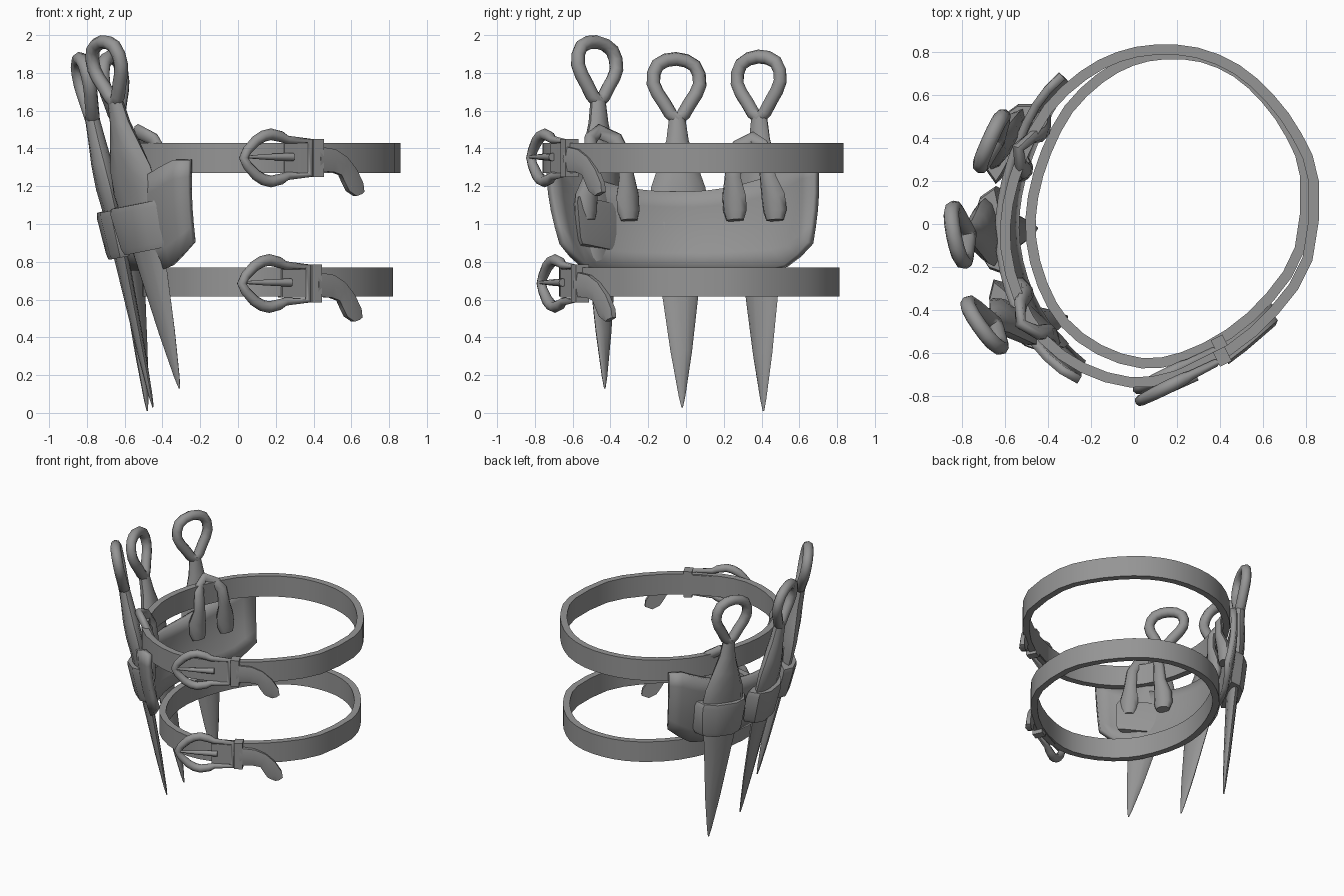
import bpy, bmesh, math
from mathutils import Vector as V

if "Cube" in bpy.data.objects:
    bpy.data.objects.remove(bpy.data.objects["Cube"])

mat = bpy.data.materials.new("grey")
mat.diffuse_color = (0.3, 0.3, 0.3, 1)
mat.use_nodes = True
mat.node_tree.nodes["Principled BSDF"].inputs["Base Color"].default_value = mat.diffuse_color


def finish(name, bm, angle=35):
    bmesh.ops.recalc_face_normals(bm, faces=bm.faces[:])
    me = bpy.data.meshes.new(name)
    bm.to_mesh(me)
    bm.free()
    me.materials.append(mat)
    ob = bpy.data.objects.new(name, me)
    bpy.context.scene.collection.objects.link(ob)
    bpy.ops.object.select_all(action='DESELECT')
    ob.select_set(True)
    bpy.context.view_layer.objects.active = ob
    bpy.ops.object.shade_smooth_by_angle(angle=math.radians(angle))
    return ob


def loft(name, loops, closed=False, angle=35):
    """Skin a row of matching closed loops; cap the ends unless closed."""
    bm = bmesh.new()
    rows = [[bm.verts.new(p) for p in lp] for lp in loops]
    n, m = len(rows), len(rows[0])
    for i in range(n if closed else n - 1):
        a, b = rows[i], rows[(i + 1) % n]
        for j in range(m):
            k = (j + 1) % m
            bm.faces.new((a[j], a[k], b[k], b[j]))
    if not closed:
        bm.faces.new(rows[0])
        bm.faces.new(rows[-1])
    return finish(name, bm, angle)


def spline(pts, t):
    """Smooth closed curve through pts at position t."""
    i, f = math.floor(t), t - math.floor(t)
    a, b, c, d = (V(pts[(i + k) % len(pts)]) for k in (-1, 0, 1, 2))
    return .5 * (2 * b + (c - a) * f + (2 * a - 5 * b + 4 * c - d) * f ** 2
                 + (3 * b - a - 3 * c + d) * f ** 3)


def tube(name, pts, radii, ref, closed=False, flat=1.0, sides=8):
    """Round rod along a path; ref is roughly the normal of the path plane."""
    n, loops = len(pts), []
    for i, p in enumerate(pts):
        a = pts[(i - 1) % n] if closed else pts[max(i - 1, 0)]
        b = pts[(i + 1) % n] if closed else pts[min(i + 1, n - 1)]
        side = (b - a).cross(ref).normalized()
        up = side.cross(b - a).normalized()
        loops.append([p + radii[i] * (math.cos(q) * side + flat * math.sin(q) * up)
                      for q in (math.tau * k / sides for k in range(sides))])
    return loft(name, loops, closed, 60)


# Outline of the upper strap seen from above
P = [(.86, .2), (.78, .42), (.65, .6), (.49, .74), (.3, .82), (.1, .835), (-.08, .8),
     (-.25, .71), (-.42, .55), (-.54, .33), (-.61, .1), (-.62, -.12), (-.56, -.35),
     (-.44, -.55), (-.25, -.69), (-.02, -.76), (.2, -.73), (.45, -.61), (.67, -.42), (.83, -.17)]


def wrap(t, z, off=0.0):
    """Point on the leaning strap surface at outline position t, pushed outwards."""
    p = spline(P, t)
    d = spline(P, t + .3) - spline(P, t - .3)
    k = (1.35 - z) / 0.67
    q = p.lerp(V((p.x * .892 + .053, p.y * .93 + .037)), k)
    q += V((d.y, -d.x)).normalized() * off
    return V((q.x, q.y, z))


# Two straps
for name, z0, z1 in (("upper_strap", 1.27, 1.43), ("lower_strap", .615, .77)):
    zm = (z0 + z1) / 2
    loops = []
    for i in range(len(P) * 2):
        o, n = wrap(i / 2, zm), wrap(i / 2, zm, -.048)
        loops.append([V((q.x, q.y, z)) for q, z in ((o, z0), (o, z1), (n, z1), (n, z0))])
    loft(name, loops, True)


# Buckles: frame, pin, inner strap, keeper and hanging tail
def buckle(prefix, shift):
    def at(x, z, out=0.0):
        y = max(-.825 + .5 * x, -.605 + .86 * (x - .44))
        nrm = V((.45, -.9, 0)) if x < .44 else V((.65, -.76, 0))
        return V((x, y, z)) + nrm * out + shift
    ref = V((.45, -.9, 0))
    half = [(.045, .04), (.09, .09), (.13, .115), (.17, .125), (.225, .112), (.26, .095), (.375, .09)]
    path = [(.025, 0)] + half + [(x, -z) for x, z in reversed(half)]
    rad = [.026, .027, .03, .031, .031, .029, .022, .018]
    tube(prefix + "_buckle_frame", [at(x, 1.35 + z, .01) for x, z in path],
         rad + rad[:0:-1], ref, True)
    tube(prefix + "_buckle_pin", [at(x, 1.355, .025) for x in (.045, .15, .28)],
         [.008, .016, .022], ref)

    def slab(name, x0, x1, z0, z1, back, front):
        loft(prefix + name, [[at(x, z0, back), at(x, z1, back), at(x, z1, front), at(x, z0, front)]
                             for x in (x0, x1)])
    slab("_buckle_strap", .24, .42, 1.275, 1.425, -.04, .015)
    slab("_keeper", .385, .439, 1.25, 1.45, -.04, .035)
    edges = [(.42, 1.41, .42, 1.28), (.5, 1.395, .49, 1.275), (.56, 1.355, .53, 1.26),
             (.61, 1.29, .55, 1.215), (.645, 1.215, .57, 1.175), (.65, 1.17, .61, 1.148)]
    loft(prefix + "_strap_tail",
         [[at(a, b, 0), at(a, b, .03), at((a + c) / 2, (b + d) / 2, .042),
           at(c, d, .03), at(c, d, 0)] for a, b, c, d in edges], False, 50)


buckle("upper", V((0, 0, 0)))
buckle("lower", V((-.01, .055, -.665)))

# Curved backing panel behind the daggers
bm = bmesh.new()
cols, rows = 18, 5
grid = []
for i in range(cols + 1):
    s = 2 * i / cols - 1
    e = max(0, abs(s) - .72) / .28
    top = 1.17 + .23 * abs(s) ** 2.2 - .06 * e ** 4
    bot = .76 + .14 * e ** 1.3
    col = []
    for j in range(rows + 1):
        f = j / rows
        t = 10.7 + s * (3.35 - .15 * (1 - f))
        col.append(bm.verts.new(wrap(t, bot + (top - bot) * f, .035 + .02 * math.sin(math.pi * f))))
    grid.append(col)
for a, b in zip(grid, grid[1:]):
    for j in range(rows):
        bm.faces.new((a[j], b[j], b[j + 1], a[j + 1]))
panel = finish("backing_panel", bm, 50)
sol = panel.modifiers.new("thickness", 'SOLIDIFY')
sol.thickness = .04
sol.offset = 0

# Daggers with teardrop finger rings, each held by a wide band
BLADE = [(0, .004, .004), (.06, .018, .01), (.3, .058, .022), (.74, .115, .035), (1.06, .16, .045),
         (1.17, .145, .055), (1.3, .1, .055), (1.42, .06, .046), (1.55, .042, .038)]
RING = [(.07, 1.62), (.125, 1.72), (.1, 1.82)]


def dagger(name, tip, ring, ring_wide, blade_wide, band_h, band_w):
    tip, ring = V(tip), V(ring)
    ax = (ring - tip).normalized()
    k = (ring - tip).length / 1.72

    def frame(wide):
        w = V(wide).normalized()
        w = (w - ax * w.dot(ax)).normalized()
        n = w.cross(ax)
        n = -n if n.x > 0 else n
        return n, lambda u, h, d=0.0: tip + ax * h * k + w * u + n * d
    n, pt = frame(blade_wide)
    loops = []
    for h, a, b in BLADE:
        loops.append([pt(a * math.cos(q), h, b * math.sin(q))
                      for q in (math.tau * i / 10 for i in range(10))])
    loft(name + "_blade", loops, False, 40)
    # holding band: an arched slab tapering a little towards the tip
    arch = [(-.21, -.05), (-.17, .03), (-.08, .075), (.08, .075), (.17, .03), (.21, -.05)]
    back = [(.16, -.055), (-.16, -.055)]
    loft(name + "_band", [[pt(u * f * band_w, band_h + h, d * f) for u, d in arch + back]
                          for h, f in ((-.13, .82), (-.1, .9), (.09, 1), (.12, .93))])
    n, pt = frame(ring_wide)
    path = [(0, 1.53)] + RING + [(0, 1.855)] + [(-u, h) for u, h in reversed(RING)]
    tube(name + "_finger_ring", [pt(*spline(path, i / 2)) for i in range(16)],
         [.04] + [.037] * 15, n, True)


dagger("front_dagger", (-.31, -.43, .13), (-.69, -.47, 1.83), (.19, -.26, 0), (.24, -.22, 0), .87, 1.1)
dagger("middle_dagger", (-.45, -.02, .03), (-.81, -.05, 1.74), (.06, -.3, 0), (.04, -.3, 0), .93, 1)
dagger("rear_dagger", (-.48, .41, .01), (-.66, .385, 1.75), (.13, .29, 0), (.15, .28, 0), .95, 1)

# Hanging hooks that loop over the upper strap
for name, t0, t1, top in (("front_hook", 11.9, 13.05, 1.49), ("rear_hook", 9.35, 8.4, 1.45)):
    leg = [(0, 1.02, .005, .05), (0, 1.07, .005, .068), (.01, 1.15, -.01, .068), (.05, 1.25, -.05, .046),
           (.09, 1.37, -.065, .04), (.2, top - .04, -.04, .04)]
    pts = leg + [(.5, top, -.005, .04)] + [(1 - f, z, o, r) for f, z, o, r in reversed(leg)]
    path = [wrap(t0 + (t1 - t0) * f, z, o) for f, z, o, r in pts]
    mid = wrap((t0 + t1) / 2, 1.3, 1) - wrap((t0 + t1) / 2, 1.3)
    tube(name, path, [p[3] for p in pts], mid, False, .7)
